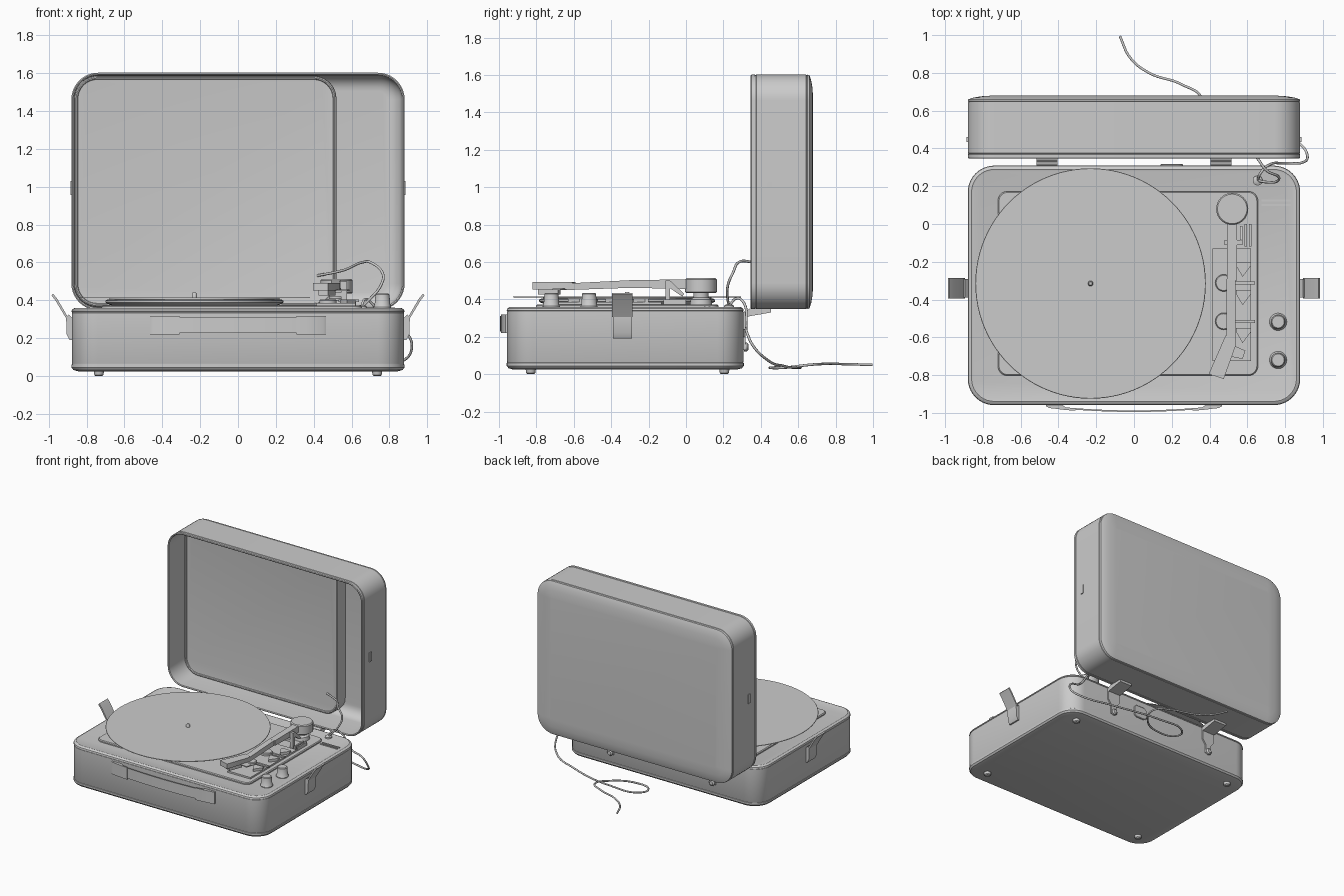
import bpy, bmesh
from math import sin, cos, pi, radians
from mathutils import Vector


def finish(name, bm, angle=35):
    bmesh.ops.remove_doubles(bm, verts=bm.verts, dist=1e-5)
    bmesh.ops.recalc_face_normals(bm, faces=bm.faces)
    me = bpy.data.meshes.new(name)
    bm.to_mesh(me)
    bm.free()
    me.shade_smooth()
    me.set_sharp_from_angle(angle=radians(angle))
    ob = bpy.data.objects.new(name, me)
    bpy.context.collection.objects.link(ob)
    return ob


# axis maps: (u, v, depth) -> world
XY = lambda u, v, w: Vector((u, v, w))
XZ = lambda u, v, w: Vector((u, w, v))
YZ = lambda u, v, w: Vector((w, u, v))


def rounded(cx, cy, hx, hy, r, inset=0, n=10):
    hx, hy, r = hx - inset, hy - inset, max(r - inset, 0.015)
    pts = []
    for q, (sx, sy) in enumerate(((1, 1), (-1, 1), (-1, -1), (1, -1))):
        for i in range(n + 1):
            a = (q + i / n) * pi / 2
            pts.append((cx + sx * (hx - r) + r * cos(a), cy + sy * (hy - r) + r * sin(a)))
    return pts


def loft(name, rings, axes=XY):
    """Skin a list of (outline, depth) rings and cap both ends."""
    bm = bmesh.new()
    loops = [[bm.verts.new(axes(u, v, d)) for u, v in pts] for pts, d in rings]
    n = len(loops[0])
    for a, b in zip(loops, loops[1:]):
        for i in range(n):
            bm.faces.new((a[i], a[(i + 1) % n], b[(i + 1) % n], b[i]))
    bm.faces.new(loops[0])
    bm.faces.new(loops[-1])
    return finish(name, bm)


def tray(name, rect, profile, axes=XY):
    return loft(name, [(rounded(*rect, inset=i), d) for i, d in profile], axes)


def prism(name, pts, d0, d1, axes=XY):
    return loft(name, [(pts, d0), (pts, d1)], axes)


def box(name, x0, x1, y0, y1, z0, z1):
    return prism(name, [(x0, y0), (x1, y0), (x1, y1), (x0, y1)], z0, z1)


def lathe(name, x, y, profile, n=48, axes=XY):
    ring = lambda r: [(x + r * cos(2 * pi * i / n), y + r * sin(2 * pi * i / n)) for i in range(n)]
    return loft(name, [(ring(r), z) for r, z in profile], axes)


def cable(name, pts, r=0.007):
    cu = bpy.data.curves.new(name, 'CURVE')
    cu.dimensions = '3D'
    cu.bevel_depth, cu.bevel_resolution, cu.use_fill_caps = r, 2, True
    sp = cu.splines.new('BEZIER')
    sp.bezier_points.add(len(pts) - 1)
    for b, p in zip(sp.bezier_points, pts):
        b.co = p
        b.handle_left_type = b.handle_right_type = 'AUTO'
    ob = bpy.data.objects.new(name, cu)
    bpy.context.collection.objects.link(ob)


# base case with trim grooves, and its feet
tray("base_case", (0, -0.325, 0.88, 0.634, 0.14),
     [(0.035, 0.025), (0.01, 0.032), (0, 0.045), (0, 0.06), (0.003, 0.062), (0.003, 0.066), (0.002, 0.068),
      (0.002, 0.334), (0.004, 0.335), (0.004, 0.338), (0, 0.34), (0.003, 0.35), (0.012, 0.357), (0.02, 0.36),
      (0.03, 0.357)])
for sx in (-1, 1):
    for y in (-0.83, 0.205):
        lathe("foot", sx * 0.735, y, [(0.018, 0), (0.024, 0.006), (0.028, 0.03)], 20)

# lid: thin hollow shell opening to the front, filleted inside, pillowed back
fillet = [(0.095 - 0.08 * sin(a), 0.64 - 0.08 * (1 - cos(a))) for a in [i * pi / 12 for i in range(7)]]
tray("lid_shell", (0, 0.975, 0.88, 0.627, 0.14),
     fillet + [(0.013, 0.35), (0.006, 0.346),
      (0, 0.35), (0, 0.368), (0.003, 0.37), (0.003, 0.374), (0, 0.376), (0, 0.642), (0.003, 0.644),
      (0.003, 0.648), (0, 0.65), (0.003, 0.66), (0.015, 0.664), (0.03, 0.669), (0.07, 0.676), (0.13, 0.68)], XZ)
# recessed lid panel with a thin rounded border
tray("lid_panel", (-0.172, 0.975, 0.692, 0.61, 0.12),
     [(0, 0.645), (0, 0.552), (0.003, 0.543), (0.009, 0.54), (0.016, 0.543), (0.019, 0.549), (0.025, 0.55)], XZ)

# deck plate, platter, record, spindle
tray("deck_plate", (-0.032, -0.315, 0.688, 0.488, 0.05), [(0, 0.35), (0, 0.366), (0.006, 0.372)])
cx, cy = -0.23, -0.315
lathe("platter", cx, cy, [(0.43, 0.37), (0.46, 0.382), (0.47, 0.388), (0.47, 0.398), (0.46, 0.404)], 72)
lathe("record", cx, cy, [(0.608, 0.411), (0.61, 0.413), (0.608, 0.416)], 96)
lathe("record_mat", cx, cy, [(0.45, 0.403), (0.45, 0.412)], 72)
lathe("spindle", cx, cy, [(0.014, 0.41), (0.014, 0.432), (0.009, 0.44)], 20)

# control plate with toothed guides and levers beside the platter
box("control_plate", 0.415, 0.62, -0.725, -0.13, 0.37, 0.385)
for y in (-0.26, -0.41, -0.61):
    prism("guide_tooth", [(0.54, y + 0.06), (0.62, y + 0.06), (0.62, y + 0.04), (0.575, y - 0.02), (0.54, y + 0.04)],
          0.384, 0.405)
for y in (-0.312, -0.515):
    box("lever", 0.53, 0.64, y - 0.008, y + 0.008, 0.392, 0.405)
    lathe("lever_hub", 0.475, y, [(0.045, 0.384), (0.045, 0.40), (0.04, 0.405)], 28)

# tonearm: pivot, beam, head, rest
lathe("pivot_post", 0.52, 0.08, [(0.06, 0.37), (0.055, 0.40), (0.04, 0.41), (0.04, 0.45)], 32)
lathe("pivot_cap", 0.52, 0.08, [(0.08, 0.435), (0.085, 0.44), (0.085, 0.505), (0.078, 0.513)], 40)
prism("tonearm_rear", [(0.03, 0.455), (0.03, 0.507), (-0.30, 0.503), (-0.30, 0.462)], 0.492, 0.545, YZ)
prism("tonearm_front", [(-0.29, 0.462), (-0.29, 0.503), (-0.64, 0.485), (-0.64, 0.45)], 0.49, 0.537, YZ)
prism("head", [(0.485, -0.59), (0.535, -0.61), (0.54, -0.64), (0.475, -0.82), (0.395, -0.795)], 0.452, 0.492)
prism("cartridge", [(0.475, -0.67), (0.515, -0.685), (0.475, -0.79), (0.425, -0.77)], 0.425, 0.455)
prism("finger_lift", [(0.52, -0.64), (0.59, -0.67), (0.575, -0.715), (0.505, -0.70)], 0.45, 0.458)
box("arm_rest_post", 0.545, 0.575, -0.11, -0.085, 0.37, 0.50)
box("arm_rest_cradle", 0.48, 0.575, -0.11, -0.085, 0.42, 0.44)
prism("arm_clip", [(-0.11, 0.50), (-0.085, 0.50), (-0.01, 0.43), (-0.02, 0.415), (-0.10, 0.47)], 0.56, 0.575, YZ)
for x in (0.585, 0.61):
    box("rest_bracket", x, x + 0.012, -0.12, 0.0, 0.37, 0.40)

# knobs and vents
for y in (-0.518, -0.72):
    lathe("knob", 0.763, y, [(0.046, 0.355), (0.046, 0.365), (0.042, 0.37), (0.037, 0.43), (0.032, 0.435)], 36)
for y in (0.10, 0.125):
    box("vent_slat", 0.675, 0.83, y - 0.005, y + 0.005, 0.35, 0.363)

# bowed front handle
N = 20
xs = [-0.45 + 0.9 * i / N for i in range(N + 1)]
bow = lambda x: -0.97 - 0.025 * (1 - (x / 0.45) ** 2)
prism("handle_strap", [(x, bow(x)) for x in xs] + [(x, bow(x) + 0.008) for x in reversed(xs)], 0.228, 0.312)

for s in (-1, 1):
    # handle bracket
    prism("handle_bracket", [(s * x, y) for x, y in
          ((0.465, -0.95), (0.465, -0.965), (0.45, -0.974), (0.36, -0.985), (0.31, -0.988),
           (0.31, -0.98), (0.36, -0.972), (0.39, -0.95))], 0.22, 0.318)
    # side latch: plate and flared flap
    prism("latch_plate", [(s * x, z) for x, z in
          ((0.87, 0.19), (0.89, 0.19), (0.905, 0.22), (0.908, 0.31), (0.895, 0.325), (0.87, 0.30))],
          -0.39, -0.29, XZ)
    prism("latch_flap", [(s * x, z) for x, z in
          ((0.895, 0.305), (0.908, 0.305), (0.965, 0.40), (0.985, 0.425), (0.977, 0.435), (0.955, 0.408))],
          -0.395, -0.285, XZ)
    # lid catch
    box("lid_catch", s * 0.87, s * 0.886, 0.435, 0.46, 0.955, 1.03)
    # hinge: top leaf, back leaf, barrel and stud
    x = s * 0.46
    prism("hinge_leaf", [(0.30, 0.305), (0.34, 0.31), (0.455, 0.33), (0.455, 0.35), (0.34, 0.35), (0.32, 0.335)],
          x - 0.055, x + 0.055, YZ)
    prism("hinge_back_leaf", [(x - 0.055, 0.33), (x + 0.055, 0.33), (x + 0.055, 0.24), (x + 0.025, 0.20),
          (x + 0.025, 0.13), (x - 0.025, 0.13), (x - 0.025, 0.20), (x - 0.055, 0.24)], 0.305, 0.318, XZ)
    lathe("hinge_barrel", 0.325, 0.325, [(0.016, x - 0.055), (0.016, x + 0.055)], 16, YZ)
    lathe("hinge_stud", x, 0.145, [(0.024, 0.31), (0.024, 0.325), (0.015, 0.334)], 20, XZ)

# socket plate on the back and cable grommet
tray("socket_plate", (0.2, 0.24, 0.06, 0.05, 0.03), [(0, 0.30), (0, 0.314), (0.004, 0.317)], XZ)
lathe("grommet", 0.655, 0.23, [(0.026, 0.355), (0.026, 0.366), (0.014, 0.374)], 24)

# speaker cable into the lid panel, and mains cable trailing behind
cable("speaker_cable", [(0.655, 0.23, 0.365), (0.70, 0.222, 0.41), (0.755, 0.225, 0.48), (0.765, 0.25, 0.54),
                        (0.70, 0.285, 0.60), (0.655, 0.345, 0.60), (0.56, 0.45, 0.56), (0.42, 0.55, 0.53)])
cable("mains_cable", [(0.655, 0.23, 0.365), (0.67, 0.27, 0.405), (0.71, 0.31, 0.38), (0.80, 0.322, 0.26),
                      (0.89, 0.325, 0.225), (0.918, 0.36, 0.15), (0.87, 0.43, 0.08), (0.65, 0.52, 0.045),
                      (0.25, 0.60, 0.034), (0.02, 0.58, 0.036), (-0.01, 0.50, 0.036), (0.14, 0.45, 0.034),
                      (0.32, 0.54, 0.036), (0.36, 0.66, 0.05), (0.25, 0.74, 0.055), (0.08, 0.80, 0.055),
                      (-0.02, 0.88, 0.053), (-0.075, 0.995, 0.05)])
